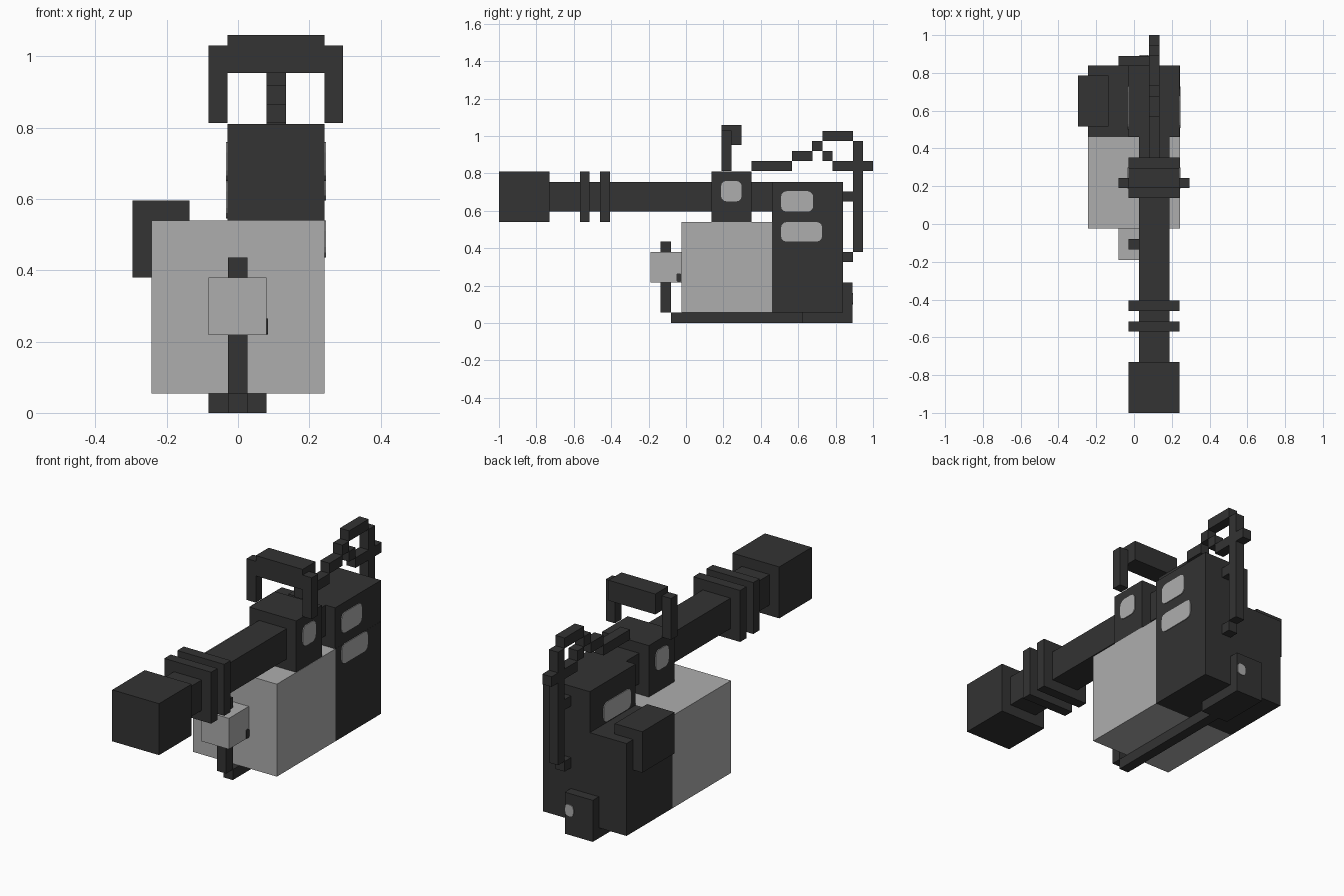
import bpy, bmesh, math
from mathutils import Vector

if "Cube" in bpy.data.objects:
    bpy.data.objects.remove(bpy.data.objects["Cube"])


def material(name, value):
    m = bpy.data.materials.new(name)
    m.diffuse_color = (value, value, value, 1)
    m.use_nodes = True
    m.node_tree.nodes["Principled BSDF"].inputs["Base Color"].default_value = m.diffuse_color
    return m


DARK = material("dark_grey", 0.033)
LIGHT = material("light_grey", 0.42)


def finish(name, bm, mat):
    bmesh.ops.recalc_face_normals(bm, faces=bm.faces)
    me = bpy.data.meshes.new(name)
    bm.to_mesh(me)
    bm.free()
    me.materials.append(mat)
    ob = bpy.data.objects.new(name, me)
    bpy.context.collection.objects.link(ob)
    return ob


def box(name, x, y, z, mat=DARK):
    """Box from (min, max) pairs on each axis."""
    bm = bmesh.new()
    bmesh.ops.create_cube(bm, size=1)
    for v in bm.verts:
        v.co = Vector(r[0] if c < 0 else r[1] for c, r in zip(v.co, (x, y, z)))
    return finish(name, bm, mat)


def plate(name, axis, at, out, u, z, radius=0.03, mat=LIGHT):
    """Thin rounded plate on the face where axis (0 = x, 1 = y) equals at."""
    bm = bmesh.new()
    verts = []
    corners = [(u[1], z[1], -1, -1), (u[0], z[1], 1, -1),
               (u[0], z[0], 1, 1), (u[1], z[0], -1, 1)]
    for i, (cu, cz, su, sz) in enumerate(corners):
        for k in range(4):
            a = math.radians(90 * i + 30 * k)
            pu = cu + su * radius + radius * math.cos(a)
            pz = cz + sz * radius + radius * math.sin(a)
            verts.append(bm.verts.new((at, pu, pz) if axis == 0 else (pu, at, pz)))
    face = bm.faces.new(verts)
    ext = bmesh.ops.extrude_face_region(bm, geom=[face])
    for v in ext["geom"]:
        if isinstance(v, bmesh.types.BMVert):
            v.co[axis] += out * 0.004
    return finish(name, bm, mat)


WIDE = (-0.243, 0.243)
UPPER = (-0.03, 0.242)
THIN = (-0.028, 0.026)

# Main body: light front tank, dark rear housing and raised rear block
box("front_tank", WIDE, (-0.025, 0.46), (0.055, 0.54), LIGHT)
box("rear_housing", WIDE, (0.46, 0.84), (0.055, 0.54))
box("rear_upper_block", UPPER, (0.46, 0.84), (0.54, 0.755))
box("side_box", (-0.296, -0.136), (0.517, 0.785), (0.38, 0.595))

# Barrel with muzzle, rings and breech
box("barrel", (0.026, 0.187), (-0.73, 0.46), (0.595, 0.755))
for name, y in (("muzzle", (-1.0, -0.73)), ("ring_front", (-0.568, -0.515)),
                ("ring_back", (-0.46, -0.406)), ("breech", (0.137, 0.351))):
    box(name, UPPER, y, (0.54, 0.81))

# Carrying handle
box("handle_bar", UPPER, (0.19, 0.297), (0.953, 1.06))
for name, x in (("handle_post_left", (-0.083, -0.03)),
                ("handle_post_right", (0.242, 0.295))):
    box(name, x, (0.19, 0.243), (0.813, 1.03))

# Bottom rail and rear foot
box("bottom_rail", THIN, (-0.08, 0.62), (0.0, 0.055))
box("foot_base", (-0.082, 0.08), (0.62, 0.89), (0.0, 0.055))
box("foot_back", (-0.082, 0.08), (0.838, 0.89), (0.055, 0.218))

# Front knob on its pin
box("front_pin", THIN, (-0.135, -0.08), (0.055, 0.435))
box("front_knob", (-0.082, 0.08), (-0.19, -0.025), (0.218, 0.38), LIGHT)

# Stepped hose: (y range, z range) of each segment
hose = [((0.35, 0.568), (0.812, 0.865)), ((0.568, 0.675), (0.865, 0.919)),
        ((0.675, 0.73), (0.919, 0.973)), ((0.73, 0.784), (0.865, 0.919)),
        ((0.73, 0.892), (0.973, 1.027)), ((0.784, 0.892), (0.812, 0.865)),
        ((0.892, 0.946), (0.38, 0.973)), ((0.946, 1.0), (0.812, 0.865)),
        ((0.838, 0.892), (0.65, 0.704)), ((0.838, 0.892), (0.326, 0.38))]
for i, (y, z) in enumerate(hose):
    box(f"hose_segment_{i + 1}", (0.08, 0.134), y, z)

# Light panels on the sides and the back foot
plate("housing_panel_upper", 0, 0.242, 1, (0.508, 0.68), (0.595, 0.705))
plate("housing_panel_lower", 0, 0.243, 1, (0.508, 0.728), (0.435, 0.54))
plate("housing_panel_left", 0, -0.03, -1, (0.5, 0.73), (0.545, 0.65))
plate("breech_panel_right", 0, 0.242, 1, (0.187, 0.298), (0.65, 0.76))
plate("breech_panel_left", 0, -0.03, -1, (0.187, 0.298), (0.65, 0.76))
plate("foot_panel", 1, 0.89, 1, (0.028, 0.078), (0.1, 0.16), 0.02)

# Small dark mark on the knob side
plate("knob_mark", 0, 0.08, 1, (-0.05, -0.026), (0.22, 0.265), 0.006, DARK)
